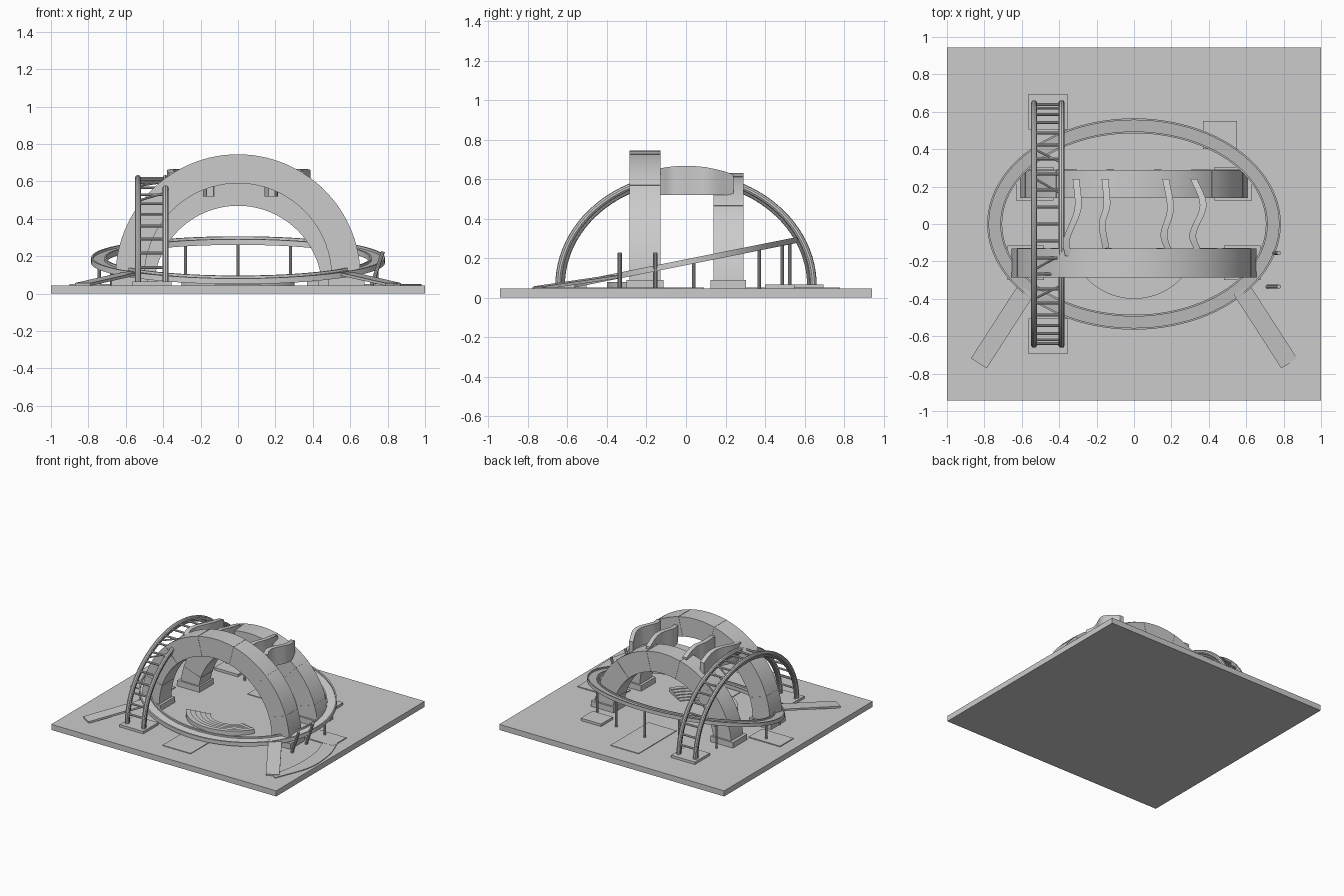
import bpy, bmesh
from math import sin, cos, pi, radians, sqrt
from mathutils import Vector

if "Cube" in bpy.data.objects:
    bpy.data.objects.remove(bpy.data.objects["Cube"])

G = 0.045  # top of the ground slab


def loft(name, loops, closed=False, smooth=False):
    """Skin a list of equal-length cross-section loops."""
    bm = bmesh.new()
    rows = [[bm.verts.new(p) for p in lp] for lp in loops]
    n, m = len(rows), len(rows[0])
    for i in range(n if closed else n - 1):
        a, b = rows[i], rows[(i + 1) % n]
        for j in range(m):
            k = (j + 1) % m
            bm.faces.new((a[j], a[k], b[k], b[j]))
    if not closed:
        bm.faces.new(rows[0])
        bm.faces.new(rows[-1])
    bmesh.ops.recalc_face_normals(bm, faces=bm.faces)
    me = bpy.data.meshes.new(name)
    bm.to_mesh(me)
    bm.free()
    ob = bpy.data.objects.new(name, me)
    bpy.context.collection.objects.link(ob)
    if smooth:
        bpy.ops.object.select_all(action='DESELECT')
        ob.select_set(True)
        bpy.context.view_layer.objects.active = ob
        bpy.ops.object.shade_smooth_by_angle(angle=radians(35))
    return ob


def box(name, x0, x1, y0, y1, z0, z1):
    return loft(name, [[(x0, y0, z), (x1, y0, z), (x1, y1, z), (x0, y1, z)] for z in (z0, z1)])


def tube(name, pts, r, sides=10):
    pts = [Vector(p) for p in pts]
    loops = []
    for i, p in enumerate(pts):
        d = (pts[min(i + 1, len(pts) - 1)] - pts[max(i - 1, 0)]).normalized()
        u = d.cross(Vector((0, 0, 1)) if abs(d.x) > 0.9 else Vector((1, 0, 0))).normalized()
        v = d.cross(u)
        loops.append([p + r * (cos(2 * pi * k / sides) * u + sin(2 * pi * k / sides) * v)
                      for k in range(sides)])
    return loft(name, loops, smooth=True)


def spline(pts, steps=6):
    """Catmull-Rom points through a short 2D path."""
    p = [Vector(q) for q in pts]
    p = [2 * p[0] - p[1]] + p + [2 * p[-1] - p[-2]]
    out = []
    for i in range(1, len(p) - 2):
        a, b, c, d = p[i - 1:i + 3]
        for s in range(steps):
            t = s / steps
            out.append(0.5 * (2 * b + (c - a) * t + (2 * a - 5 * b + 4 * c - d) * t * t
                              + (3 * b - a - 3 * c + d) * t ** 3))
    return out + [p[-2]]


# Ground slab and thin paving pads
box("ground_slab", -1, 1, -0.943, 0.943, 0, G)
for s, y0, y1 in (("front", -0.78, -0.3), ("back", 0.3, 0.78)):
    box(s + "_walkway", -0.125, 0.125, y0, y1, G, G + 0.005)
box("left_pad", -0.9, -0.62, -0.08, 0.09, G, G + 0.007)
box("right_pad", 0.55, 0.9, -0.08, 0.09, G, G + 0.007)
box("back_bench_block", 0.37, 0.55, 0.4, 0.55, G, G + 0.02)

# Curved path at the right edge
outer = spline([(0.9, -0.02), (0.965, -0.22), (0.975, -0.48), (0.87, -0.77)])
inner = spline([(0.81, -0.08), (0.86, -0.25), (0.87, -0.48), (0.825, -0.74)])
loft("curved_path", [[(a.x, a.y, G), (b.x, b.y, G), (b.x, b.y, G + 0.006), (a.x, a.y, G + 0.006)]
                     for a, b in zip(outer, inner)])


# Stone arches with joint strips and plinths
def arch(name, y0, y1, ro, ri, cz, start):
    def sect(t, e=0.0):
        c, s = cos(t), sin(t)
        return [(r * c, y, cz + r * s) for r, y in
                ((ri - e, y0 - e), (ro + e, y0 - e), (ro + e, y1 + e), (ri - e, y1 + e))]
    n = 56
    loft(name, [sect(start + (pi - 2 * start) * i / n) for i in range(n + 1)], smooth=True)
    for i, a in enumerate((18, 47, 76, 104, 133, 162)):
        t = radians(a)
        loft(f"{name}_joint_{i}", [sect(t - 0.003, 0.002), sect(t + 0.003, 0.002)])
    for s in (-1, 1):
        xa, xb = sorted((s * (ri - 0.02), s * (ro + 0.02)))
        box(f"{name}_plinth", xa, xb, y0 - 0.015, y1 + 0.015, G, 0.09)


arch("front_arch", -0.285, -0.13, 0.655, 0.5, 0.09, 0.0)
arch("back_arch", 0.14, 0.29, 0.61, 0.45, 0.02, 0.1)

# Wavy fins bridging the two arches
fins = [[(-0.31, 0.24), (-0.3, 0.08), (-0.36, -0.08), (-0.35, -0.17)],
        [(-0.155, 0.24), (-0.145, 0.1), (-0.17, 0), (-0.15, -0.13)],
        [(0.17, 0.24), (0.195, 0.08), (0.16, -0.05), (0.18, -0.13)],
        [(0.32, 0.24), (0.37, 0.1), (0.315, -0.05), (0.335, -0.13)]]
for i, f in enumerate(fins):
    loops = []
    for p in spline(f):
        top = 0.667 - 0.75 * p.y ** 2
        loops.append([(p.x - 0.018, p.y, 0.52), (p.x + 0.018, p.y, 0.52),
                      (p.x + 0.018, p.y, top), (p.x - 0.018, p.y, top)])
    loft(f"wavy_fin_{i}", loops, smooth=True)


# Tilted oval walkway with raised kerbs
def deck_z(y):
    return 0.182 + 0.2 * y


A, B, N = 0.745, 0.525, 96
prof = [(-0.04, -0.018), (0.04, -0.018), (0.04, 0.012), (0.03, 0.012),
        (0.03, 0), (-0.03, 0), (-0.03, 0.012), (-0.04, 0.012)]
loops = []
for i in range(N):
    c, s = cos(2 * pi * i / N), sin(2 * pi * i / N)
    loops.append([((A + u) * c, (B + u) * s, deck_z((B + u) * s) + dz) for u, dz in prof])
loft("oval_walkway", loops, closed=True, smooth=True)

# Posts under the walkway
for x, y in ((0, 0.525), (0.28, 0.487), (-0.28, 0.487), (0.53, 0.37), (-0.53, 0.37),
             (0.742, 0.04), (-0.742, 0.04), (-0.675, -0.22)):
    tube("walkway_post", [(x, y, G), (x, y, deck_z(y) - 0.01)], 0.009)
for y in (-0.335, -0.155):
    tube("leaning_post", [(0.715, y, G), (0.775, y, 0.225)], 0.011)

# Access ramps in front, mirrored left and right
for s, name in ((-1, "left_ramp"), (1, "right_ramp")):
    ends = []
    for x, y, z in ((0.83, -0.745, G + 0.012), (0.575, -0.35, 0.115)):
        dx, dy = 0.042, 0.027
        ends.append([(s * (x - dx), y - dy, z - 0.015), (s * (x + dx), y + dy, z - 0.015),
                     (s * (x + dx), y + dy, z), (s * (x - dx), y - dy, z)])
    loft(name, ends)

# Curved amphitheatre steps
for i in range(5):
    r0, r1, h = 0.17 + 0.036 * i, 0.17 + 0.036 * (i + 1), G + 0.007 * (i + 1)
    loops = []
    for k in range(33):
        t = radians(210 + 120 * k / 32)
        loops.append([(r * cos(t), -0.05 + r * sin(t), z) for r, z in
                      ((r0, G), (r1, G), (r1, h), (r0, h))])
    loft(f"amphitheatre_step_{i}", loops)


# Arched climbing ladder
def ladder(t, x, off=0.0):
    return (x, (0.645 + off) * cos(t), 0.06 + (0.557 + off) * sin(t))


XL, XR = -0.535, -0.387
for x, s in ((XL, "left"), (XR, "right")):
    for off, r in ((0.0, 0.017), (-0.024, 0.008)):
        tube(f"ladder_{s}_rail", [ladder(pi * i / 48, x, off) for i in range(49)], r)
for i in range(1, 22):
    t = pi * i / 22
    tube("ladder_rung", [ladder(t, XL), ladder(t, XR)], 0.008)
for t0, t1 in ((0.9, 1.04), (1.18, 1.32)):
    for s in (0, 1):
        a, b = (pi - t0, pi - t1) if s else (t0, t1)
        tube("ladder_brace", [ladder(a, XL), ladder(b, XR)], 0.006)
for y in (-0.6, 0.6):
    box("ladder_plinth", -0.565, -0.355, y - 0.095, y + 0.095, G, G + 0.02)
